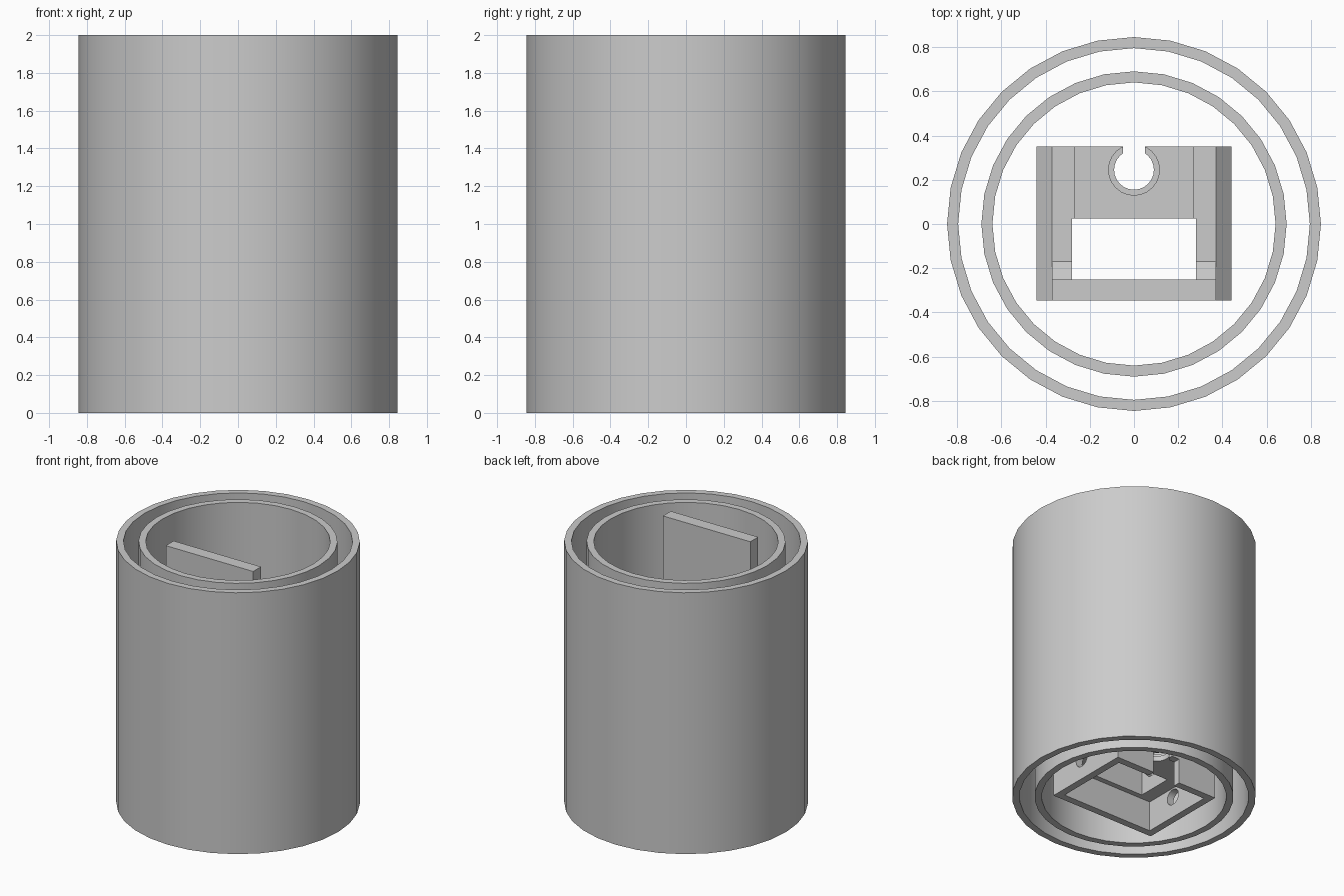
import bpy, bmesh, math
from mathutils import Matrix

old = bpy.data.objects.get("Cube")
if old:
    bpy.data.objects.remove(old, do_unlink=True)

grey = bpy.data.materials.new("light_grey")
grey.use_nodes = True
grey.diffuse_color = (0.6, 0.6, 0.6, 1)
grey.node_tree.nodes["Principled BSDF"].inputs["Base Color"].default_value = (0.6, 0.6, 0.6, 1)


def finish(name, bm):
    bmesh.ops.recalc_face_normals(bm, faces=bm.faces)
    mesh = bpy.data.meshes.new(name)
    bm.to_mesh(mesh)
    bm.free()
    mesh.materials.append(grey)
    obj = bpy.data.objects.new(name, mesh)
    bpy.context.collection.objects.link(obj)
    return obj


def smooth(obj):
    bpy.ops.object.select_all(action="DESELECT")
    obj.select_set(True)
    bpy.context.view_layer.objects.active = obj
    bpy.ops.object.shade_smooth_by_angle(angle=math.radians(30))


def tube(name, outer, inner, height, sides=32):
    bm = bmesh.new()
    profile = [(outer, 0), (outer, height), (inner, height), (inner, 0)]
    rings = []
    for i in range(sides):
        a = math.tau * i / sides
        rings.append([bm.verts.new((r * math.cos(a), r * math.sin(a), z)) for r, z in profile])
    for i in range(sides):
        p, q = rings[i], rings[(i + 1) % sides]
        for k in range(4):
            n = (k + 1) % 4
            bm.faces.new((p[k], q[k], q[n], p[n]))
    obj = finish(name, bm)
    smooth(obj)


def box(name, x, y, z):
    bm = bmesh.new()
    bmesh.ops.create_cube(bm, size=1)
    for v in bm.verts:
        for i, (lo, hi) in enumerate((x, y, z)):
            v.co[i] = lo if v.co[i] < 0 else hi
    return finish(name, bm)


def prism(name, points, axis, lo, hi):
    """Extrude an outline along x (points are y, z) or y (points are x, z)."""
    bm = bmesh.new()
    def place(p, d):
        return (d, p[0], p[1]) if axis == "x" else (p[0], d, p[1])
    a = [bm.verts.new(place(p, lo)) for p in points]
    b = [bm.verts.new(place(p, hi)) for p in points]
    bm.faces.new(a)
    bm.faces.new(b)
    for i in range(len(points)):
        j = (i + 1) % len(points)
        bm.faces.new((a[i], a[j], b[j], b[i]))
    return finish(name, bm)


def rod(name, radius, length, matrix, top_radius=None):
    bm = bmesh.new()
    bmesh.ops.create_cone(bm, cap_ends=True, segments=24, radius1=radius,
                          radius2=top_radius or radius, depth=length, matrix=matrix)
    return finish(name, bm)


def cut(obj, cutter):
    cutter.hide_render = True
    mod = obj.modifiers.new("cut", "BOOLEAN")
    mod.operation = "DIFFERENCE"
    mod.solver = "EXACT"
    mod.object = cutter
    bpy.ops.object.select_all(action="DESELECT")
    bpy.context.view_layer.objects.active = obj
    obj.select_set(True)
    bpy.ops.object.modifier_apply(modifier=mod.name)
    bpy.data.objects.remove(cutter, do_unlink=True)


# Two concentric open tubes
tube("outer_tube", 0.845, 0.795, 2)
tube("inner_tube", 0.69, 0.64, 2)

# Bracket housing with chamfered upper side edges
W, T, FRONT, BACK, TOP, CEIL = 0.44, 0.37, -0.345, 0.35, 0.34, 0.23
housing = prism("bracket_housing",
                [(-W, 0), (W, 0), (W, TOP - 0.07), (T, TOP), (-T, TOP), (-W, TOP - 0.07)],
                "y", FRONT, BACK)
cut(housing, box("cavity", (-0.385, 0.385), (-0.29, 0.295), (-0.1, CEIL)))
cut(housing, box("window", (-0.28, 0.28), (-0.25, 0.025), (-0.1, 1)))
cut(housing, box("shelf_recess", (-0.27, 0.27), (0.0, 0.5), (TOP - 0.04, 1)))

# Cable hole with a wider rim, and the slot beneath it
cut(housing, rod("cable_hole", 0.09, 1, Matrix.Translation((0, 0.245, 0.3))))
cut(housing, rod("hole_rim", 0.115, 0.2, Matrix.Translation((0, 0.245, 0.37))))
cut(housing, box("upper_slot", (-0.05, 0.05), (0.25, 0.5), (-0.1, 1)))
cut(housing, box("lower_slot", (-0.115, 0.115), (0.25, 0.5), (-0.1, 0.19)))

# Screw hole through both side walls
cut(housing, rod("side_hole", 0.06, 2,
                 Matrix.Translation((0, -0.04, 0.16)) @ Matrix.Rotation(math.pi / 2, 4, "Y")))
smooth(housing)

# Tall plate and its two gussets
box("tall_plate", (-T, T), (FRONT, -0.25), (TOP, 2))
for side, name in ((-1, "right_gusset"), (1, "left_gusset")):
    lo, hi = sorted((side * 0.28, side * T))
    prism(name, [(-0.25, TOP), (-0.17, TOP), (-0.25, TOP + 0.08)], "x", lo, hi)
